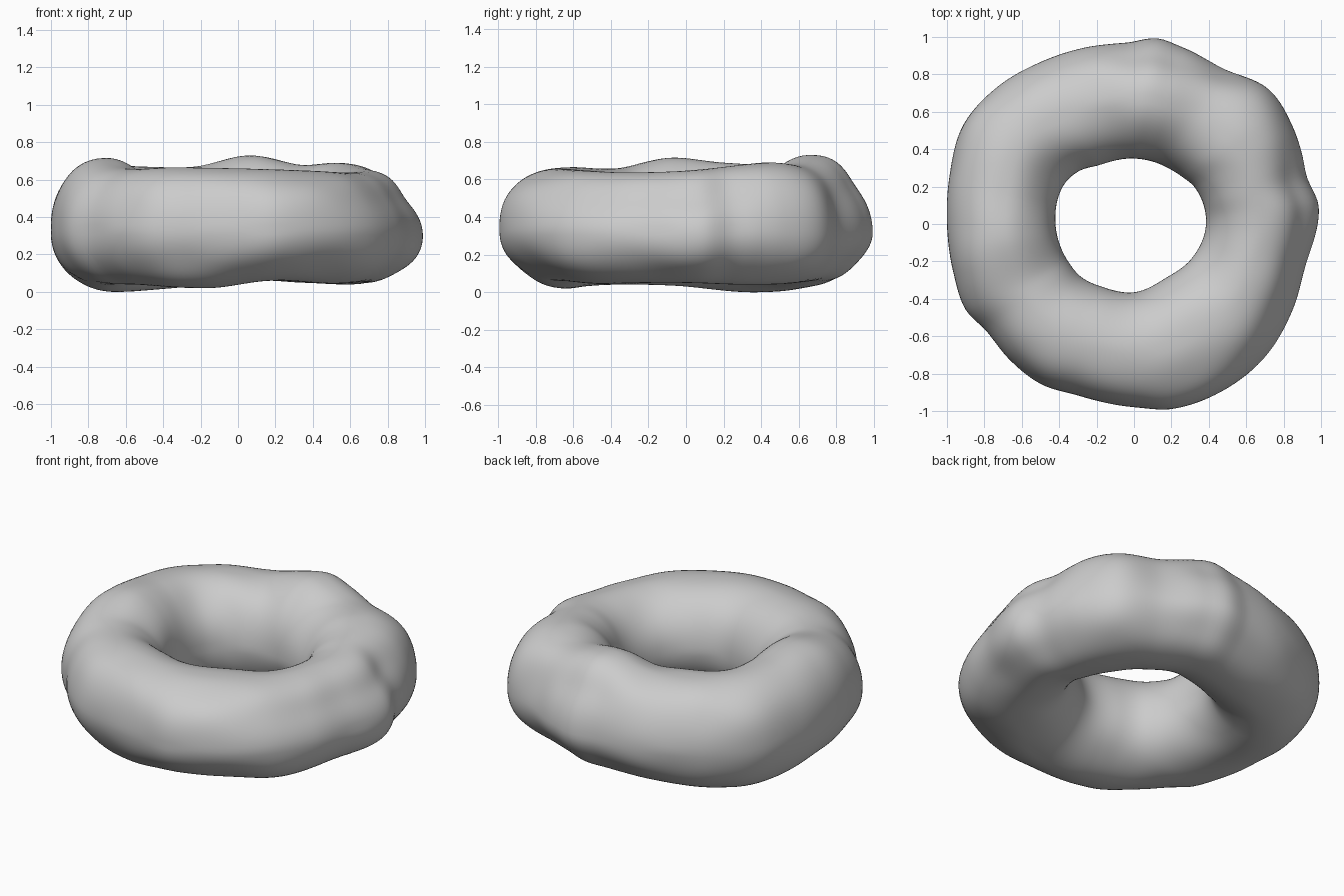
import bpy, math
from mathutils import Vector, noise

if "Cube" in bpy.data.objects:
    bpy.data.objects.remove(bpy.data.objects["Cube"])

# Outline readings around the ring, as (angle in degrees, value)
OUTER = [(5, 1.0), (15, .965), (23, .98), (32, 1.0), (45, 1.02), (60, .965), (75, .985),
         (83, 1.005), (92, .975), (105, .98), (120, 1.0), (135, 1.035), (150, 1.055),
         (165, 1.02), (180, 1.0), (195, 1.0), (207, 1.01), (216, .975), (228, .985),
         (240, .99), (252, .965), (270, .98), (282, 1.01), (300, 1.01), (315, 1.0),
         (332, .97), (347, .95)]
INNER = [(0, .385), (30, .38), (45, .36), (60, .35), (90, .35), (120, .365), (137, .41),
         (152, .43), (180, .42), (210, .405), (225, .40), (245, .375), (270, .365),
         (300, .335), (330, .36)]
TOP = [(0, .65), (38, .69), (60, .68), (85, .73), (110, .67), (135, .67), (165, .69), (187, .715),
       (210, .66), (240, .665), (270, .66), (300, .65), (330, .64)]
BOTTOM = [(0, .05), (30, .04), (60, .05), (80, .06), (110, .03), (152, .0), (185, .035),
          (215, .04), (257, .02), (285, .06), (315, .045), (340, .05)]
# Local dents: ring angle, section angle, ring width, section width, depth
DENTS = [(8, 40, 24, 32, .15), (85, 38, 18, 25, .12), (335, 40, 20, 30, .12),
         (60, 25, 10, 25, .06), (265, -45, 40, 25, .05), (85, -42, 25, 25, .05),
         (0, -50, 30, 22, .03)]


def sample(table, a):
    """Smooth periodic interpolation of a table at angle a."""
    n = len(table)
    a = (a - table[0][0]) % 360 + table[0][0]
    i = max(k for k in range(n) if table[k][0] <= a)

    def key(k):
        return table[k % n][0] + 360 * (k // n), table[k % n][1]
    p0, p1, p2, p3 = (key(i + d) for d in (-1, 0, 1, 2))
    h = p2[0] - p1[0]
    t = (a - p1[0]) / h
    m1 = (p2[1] - p0[1]) / (p2[0] - p0[0]) * h
    m2 = (p3[1] - p1[1]) / (p3[0] - p1[0]) * h
    return ((2*t**3 - 3*t*t + 1) * p1[1] + (t**3 - 2*t*t + t) * m1
            + (3*t*t - 2*t**3) * p2[1] + (t**3 - t*t) * m2)


def soft(v, e):
    """Slightly squared-off circle coordinate."""
    return math.copysign(abs(v) ** e, v)


def gap(a, b):
    """Signed angular difference in degrees."""
    return (a - b + 180) % 360 - 180


# Lumpy ring
N, M = 200, 80
verts, faces = [], []
for i in range(N):
    deg = 360 * i / N
    a = math.radians(deg)
    ro, ri = sample(OUTER, deg), sample(INNER, deg)
    zt, zb = sample(TOP, deg), sample(BOTTOM, deg)
    rc, rr = (ro + ri) / 2, (ro - ri) / 2
    for j in range(M):
        sec = 360 * j / M
        b = math.radians(sec)
        # upper outer quarter is squarer than the rest
        upper_outer = max(0, math.sin(2 * b)) * (math.cos(b) > 0)
        e = .97 - .06 * upper_outer
        c, s = soft(math.cos(b), e), soft(math.sin(b), e)
        # lumps fade where the measured outlines are
        fade = abs(math.sin(2 * b))
        q = Vector((math.cos(a) * (rc + rr * c), math.sin(a) * (rc + rr * c), s * .33))
        k = 1 + fade * .05 * noise.noise(q * 3.2 + Vector((4, 7, 2)))
        for da, db, wa, wb, depth in DENTS:
            k -= depth * math.exp(-(gap(deg, da) / wa) ** 2 - (gap(sec, db) / wb) ** 2)
        r = rc + rr * c * k
        z = .33 + (zt - .33 if s > 0 else .33 - zb) * s * k
        verts.append((r * math.cos(a), r * math.sin(a), z))
        faces.append((i * M + j, (i + 1) % N * M + j,
                      (i + 1) % N * M + (j + 1) % M, i * M + (j + 1) % M))

mesh = bpy.data.meshes.new("lumpy_ring")
mesh.from_pydata(verts, [], faces)
mesh.polygons.foreach_set("use_smooth", [True] * len(faces))
ring = bpy.data.objects.new("lumpy_ring", mesh)
bpy.context.collection.objects.link(ring)
